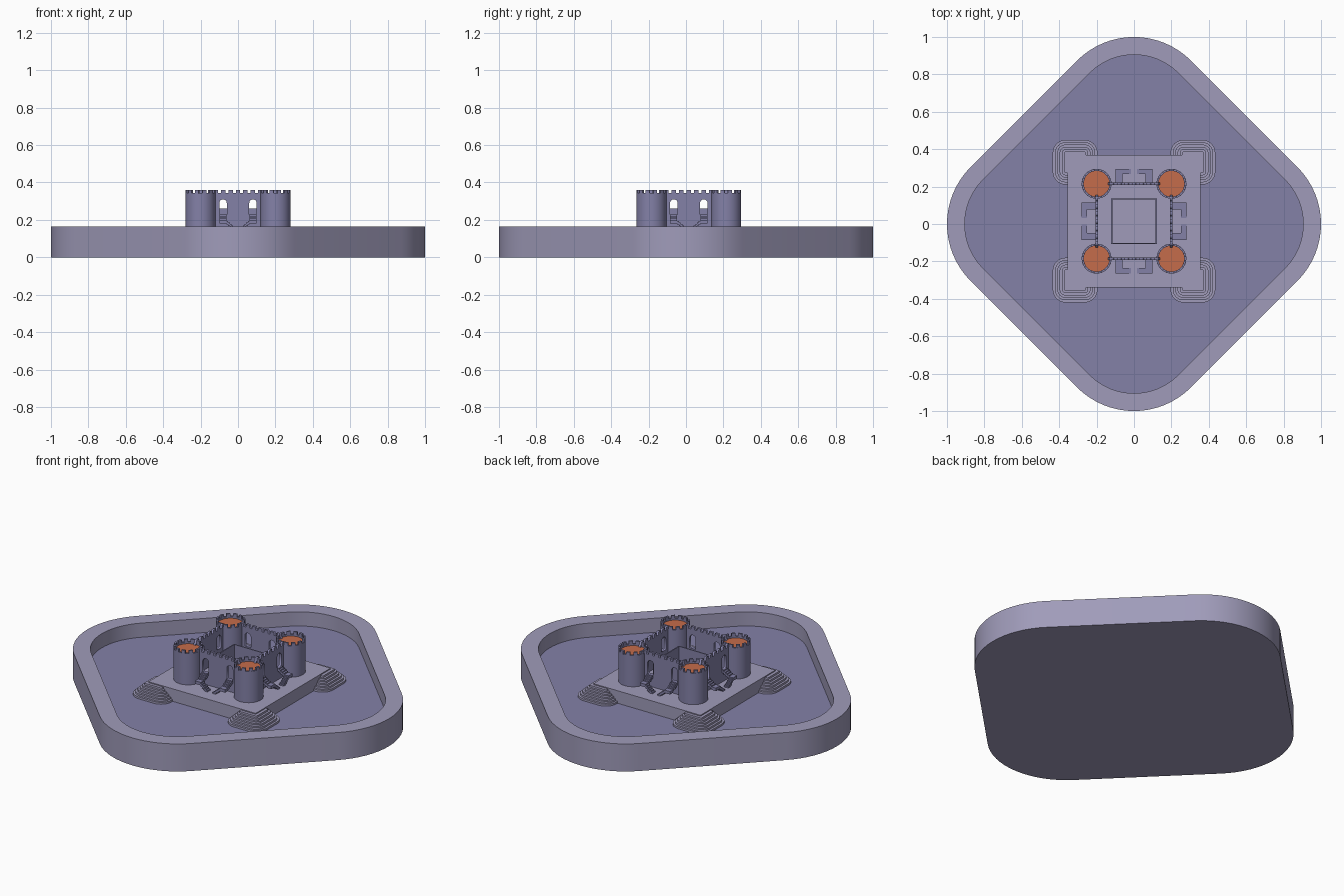
import bpy, bmesh
from math import pi, cos, sin, sqrt
from mathutils import Matrix, Vector

if "Cube" in bpy.data.objects:
    bpy.data.objects.remove(bpy.data.objects["Cube"])

CY = 0.015            # castle centre in y
FLOOR, DECK, WALL_TOP, TOOTH_TOP = 0.08, 0.155, 0.343, 0.36


def material(name, rgb):
    m = bpy.data.materials.new(name)
    m.diffuse_color = (*rgb, 1)
    m.use_nodes = True
    m.node_tree.nodes["Principled BSDF"].inputs["Base Color"].default_value = m.diffuse_color
    return m


STONE = material("pale_stone", (0.35, 0.33, 0.49))
BLUE = material("blue_stone", (0.23, 0.22, 0.39))
ORANGE = material("terracotta", (0.56, 0.15, 0.07))


def place(name, mesh, loc=(0, 0, 0), rot=0):
    ob = bpy.data.objects.new(name, mesh)
    ob.location, ob.rotation_euler = loc, (0, 0, rot)
    bpy.context.collection.objects.link(ob)
    return ob


def finish(name, bm, *mats):
    bmesh.ops.recalc_face_normals(bm, faces=bm.faces)
    me = bpy.data.meshes.new(name)
    bm.to_mesh(me)
    bm.free()
    for m in mats:
        me.materials.append(m)
    return me


def rounded(d, r, a0, seg=16):
    """Rounded square: four arcs of radius r, centres at distance d."""
    pts = []
    for k in range(4):
        a = a0 + k * pi / 2
        for i in range(seg + 1):
            t = a - pi / 4 + i / seg * pi / 2
            pts.append((d * cos(a) + r * cos(t), d * sin(a) + r * sin(t)))
    return pts


def circle(r, n=40):
    return [(r * cos(2 * pi * i / n), r * sin(2 * pi * i / n)) for i in range(n)]


def skin(bm, levels):
    """Join stacked loops (points, z) and cap both ends; return last cap."""
    rings = [[bm.verts.new((x, y, z)) for x, y in pts] for pts, z in levels]
    for a, b in zip(rings, rings[1:]):
        for i in range(len(a)):
            j = (i + 1) % len(a)
            bm.faces.new((a[i], a[j], b[j], b[i]))
    bm.faces.new(rings[0])
    return bm.faces.new(rings[-1])


def box(bm, x0, x1, y0, y1, z0, z1, rot=0):
    mat = (Matrix.Rotation(rot, 4, 'Z')
           @ Matrix.Translation(((x0 + x1) / 2, (y0 + y1) / 2, (z0 + z1) / 2))
           @ Matrix.Diagonal((x1 - x0, y1 - y0, z1 - z0, 1)))
    bmesh.ops.create_cube(bm, size=1, matrix=mat)


def smooth(ob):
    bpy.ops.object.select_all(action='DESELECT')
    ob.select_set(True)
    bpy.context.view_layer.objects.active = ob
    bpy.ops.object.shade_smooth_by_angle(angle=0.5)


# Basin: rounded diamond with a raised rim and blue floor
bm = bmesh.new()
outer, inner = rounded(0.57, 0.43, 0), rounded(0.57, 0.335, 0)
skin(bm, [(outer, 0), (outer, 0.165), (inner, 0.165), (inner, FLOOR)]).material_index = 1
smooth(place("basin", finish("basin", bm, STONE, BLUE)))

# Square platform
bm = bmesh.new()
box(bm, -0.355, 0.355, -0.355, 0.355, FLOOR - 0.01, DECK)
place("platform", finish("platform", bm, STONE), (0, CY, 0))

# Stepped corner mounds
bm = bmesh.new()
levels, n = [], 6
dz = (DECK - 0.006 - FLOOR) / n
for i in range(n):
    pts = rounded(0.05 * sqrt(2), 0.07 - 0.0125 * i, pi / 4, 8)
    levels += [(pts, FLOOR + dz * i - (0.005 if i == 0 else 0)), (pts, FLOOR + dz * (i + 1))]
skin(bm, levels)
mound = finish("corner_steps", bm, STONE)

# Tower: open-topped cylinder with battlements and terracotta roof disc
bm = bmesh.new()
skin(bm, [(circle(0.08), DECK - 0.005), (circle(0.08), WALL_TOP), (circle(0.069), WALL_TOP),
          (circle(0.069), 0.333)]).material_index = 1
for k in range(12):
    box(bm, 0.0685, 0.0795, -0.011, 0.011, WALL_TOP - 0.003, TOOTH_TOP, k * pi / 6 + pi / 12)
tower = finish("tower", bm, BLUE, ORANGE)

for sx in (-1, 1):
    for sy in (-1, 1):
        place("corner_steps", mound, (sx * 0.315, CY + sy * 0.315, 0))
        smooth(place("tower", tower, (sx * 0.2, CY + sy * 0.2, 0)))

# Curtain wall: crenellated outline with two arched door openings
outline = [(0.14, DECK - 0.005)]
for k in range(7):
    x = 0.12 - 0.04 * k
    outline += [(x + 0.012, WALL_TOP), (x + 0.012, TOOTH_TOP),
                (x - 0.012, TOOTH_TOP), (x - 0.012, WALL_TOP)]
outline.insert(1, (0.14, WALL_TOP))
outline += [(-0.14, WALL_TOP), (-0.14, DECK - 0.005)]


def arch(cx, w):
    return ([(cx - w, 0.228), (cx + w, 0.228)]
            + [(cx + w * cos(pi * i / 10), 0.29 + w * sin(pi * i / 10)) for i in range(11)])


cu = bpy.data.curves.new("wall_profile", 'CURVE')
cu.dimensions, cu.fill_mode, cu.extrude = '2D', 'BOTH', 0.007
for pts in (outline, arch(-0.08, 0.02), arch(0.08, 0.02)):
    sp = cu.splines.new('POLY')
    sp.points.add(len(pts) - 1)
    for p, (x, y) in zip(sp.points, pts):
        p.co = (x, y, 0, 1)
    sp.use_cyclic_u = True
helper = place("wall_profile", cu)
bpy.context.view_layer.update()
wall = bpy.data.meshes.new_from_object(
    helper.evaluated_get(bpy.context.evaluated_depsgraph_get()))
bpy.data.objects.remove(helper)
wall.transform(Matrix.Translation((0, -0.2, 0)) @ Matrix.Rotation(pi / 2, 4, 'X'))
wall.materials.clear()
wall.materials.append(BLUE)

# L-shaped stairs: out from each door, then down towards the wall centre
bm = bmesh.new()
for s in (-1, 1):
    def step(xa, xb, y0, y1, z, t=0.018):
        box(bm, min(s * xa, s * xb), max(s * xa, s * xb), y0, y1, z - t, z)
    for i in range(4):
        y = -0.205 - 0.0115 * i
        step(0.062, 0.1, y - 0.0115, y, 0.228 - 0.007 * i)
    step(0.062, 0.1, -0.28, -0.251, 0.2)
    for i in range(5):
        x = 0.062 - 0.009 * i
        step(x - 0.009, x, -0.28, -0.251, 0.193 - 0.0075 * i)
stairs = finish("stairs", bm, BLUE)

for k in range(4):
    place("curtain_wall", wall, (0, CY, 0), k * pi / 2)
    place("stairs", stairs, (0, CY, 0), k * pi / 2)

# Inner courtyard: thin square wall
bm = bmesh.new()
for k in range(4):
    box(bm, -0.122, 0.116, -0.122, -0.116, DECK - 0.005, 0.262, k * pi / 2)
place("courtyard_wall", finish("courtyard_wall", bm, BLUE), (0, CY, 0))
